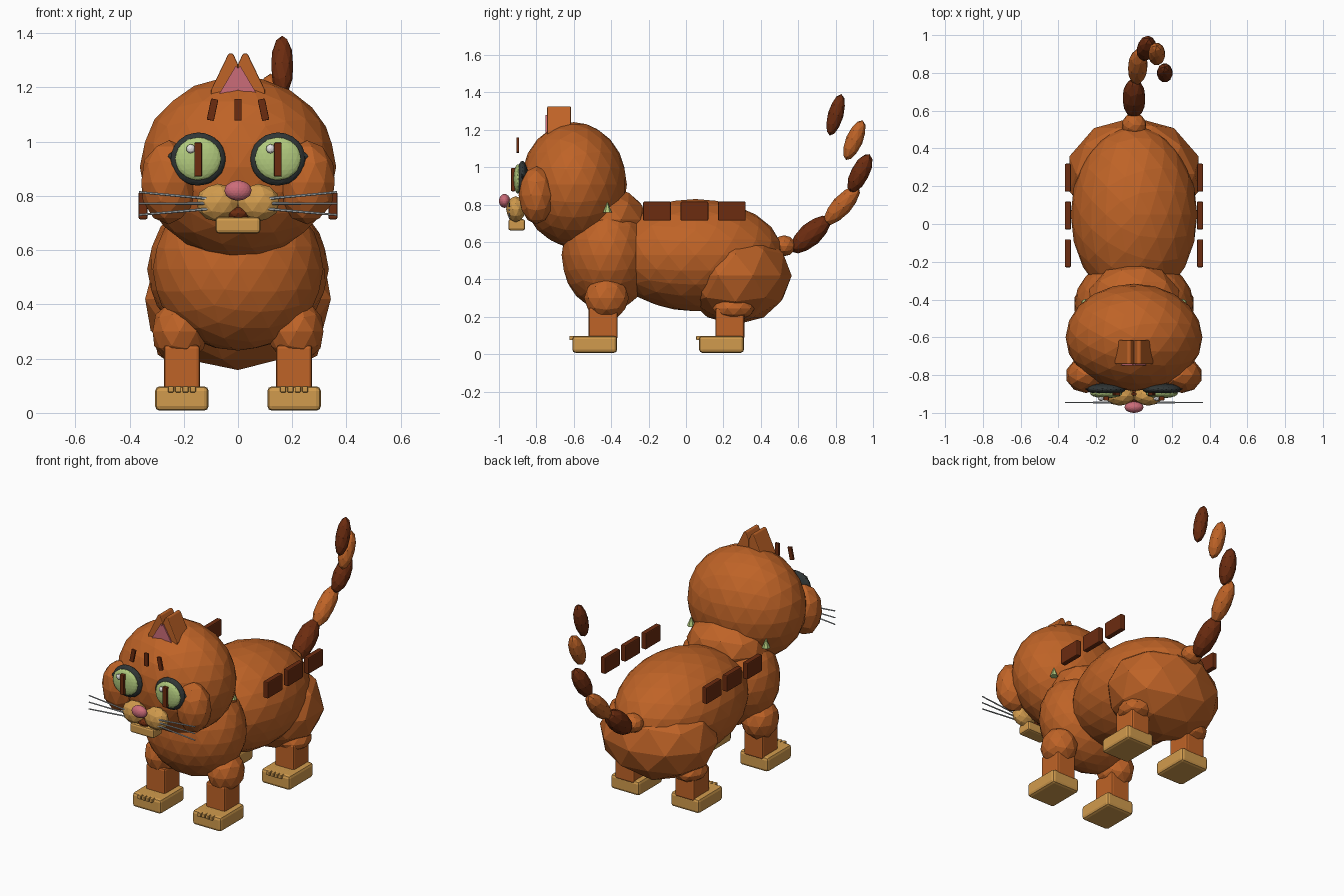
import bpy, bmesh, math
from mathutils import Matrix, Vector

if "Cube" in bpy.data.objects:
    bpy.data.objects.remove(bpy.data.objects["Cube"])


def mat(name, r, g, b):
    m = bpy.data.materials.new(name)
    m.diffuse_color = (r, g, b, 1)
    m.use_nodes = True
    m.node_tree.nodes["Principled BSDF"].inputs["Base Color"].default_value = m.diffuse_color
    return m


ORANGE = mat("orange_fur", 0.52, 0.125, 0.02)
BROWN = mat("dark_brown_stripe", 0.15, 0.025, 0.005)
TAN = mat("tan_fur", 0.64, 0.33, 0.075)
PINK = mat("pink_skin", 0.60, 0.15, 0.19)
GREEN = mat("eye_green", 0.45, 0.60, 0.21)
RIM = mat("charcoal_rim", 0.03, 0.037, 0.037)
WHITE = mat("eye_shine", 0.8, 0.8, 0.78)
GREY = mat("whisker_grey", 0.50, 0.54, 0.56)


def finish(name, bm, material, matrix=Matrix(), bevel=0):
    me = bpy.data.meshes.new(name)
    bm.to_mesh(me)
    bm.free()
    me.transform(matrix)
    me.materials.append(material)
    ob = bpy.data.objects.new(name, me)
    bpy.context.collection.objects.link(ob)
    if bevel:
        mod = ob.modifiers.new("Bevel", "BEVEL")
        mod.width = bevel
        mod.segments = 2
    return ob


def blob(name, loc, radii, material, sub=2, rot=Matrix()):
    bm = bmesh.new()
    bmesh.ops.create_icosphere(bm, subdivisions=sub, radius=1)
    m = Matrix.Translation(loc) @ rot @ Matrix.Diagonal((*radii, 1))
    return finish(name, bm, material, m)


def box(name, loc, size, material, bevel=0.0, rot=Matrix()):
    bm = bmesh.new()
    bmesh.ops.create_cube(bm, size=1)
    m = Matrix.Translation(loc) @ rot @ Matrix.Diagonal((*size, 1))
    return finish(name, bm, material, m, bevel)


def rod(name, a, b, r1, r2, material, sides=6):
    a, b = Vector(a), Vector(b)
    d = b - a
    bm = bmesh.new()
    bmesh.ops.create_cone(bm, cap_ends=True, segments=sides,
                          radius1=r1, radius2=r2, depth=d.length)
    m = Matrix.Translation((a + b) / 2) @ d.to_track_quat('Z', 'Y').to_matrix().to_4x4()
    return finish(name, bm, material, m)


def prism(name, outline, y0, y1, material, bevel=0):
    # Outline in x and z, extruded along y
    bm = bmesh.new()
    face = bm.faces.new([bm.verts.new((x, y0, z)) for x, z in outline])
    ext = bmesh.ops.extrude_face_region(bm, geom=[face])
    for v in ext["geom"]:
        if isinstance(v, bmesh.types.BMVert):
            v.co.y = y1
    bmesh.ops.recalc_face_normals(bm, faces=bm.faces)
    return finish(name, bm, material, bevel=bevel)


# Torso and head
blob("body", (0, 0.05, 0.53), (0.335, 0.47, 0.30), ORANGE, 3)
blob("rump", (0, 0.265, 0.42), (0.36, 0.30, 0.262), ORANGE, 2)
blob("chest", (0, -0.42, 0.53), (0.315, 0.245, 0.30), ORANGE, 3)
blob("neck", (0, -0.41, 0.72), (0.25, 0.205, 0.17), ORANGE, 2)
blob("head", (0, -0.60, 0.907), (0.362, 0.284, 0.334), ORANGE, 3)

# Muzzle, nose, mouth and chin
blob("nose", (0, -0.97, 0.82), (0.05, 0.03, 0.037), PINK, 3)
blob("mouth", (0, -0.915, 0.735), (0.045, 0.035, 0.025), BROWN)
box("chin", (0, -0.905, 0.692), (0.165, 0.09, 0.06), TAN, 0.012)

for s, side in ((-1, "left"), (1, "right")):
    blob(f"cheek_{side}", (s * 0.255, -0.80, 0.85), (0.107, 0.095, 0.155), ORANGE)
    blob(f"muzzle_{side}", (s * 0.075, -0.91, 0.775), (0.08, 0.052, 0.07), TAN)

    # Ears with pink inner plates
    prism(f"ear_{side}", [(s * x, z) for x, z in
          ((0.10, 1.15), (0.10, 1.19), (0.035, 1.325), (0.018, 1.325), (0, 1.285), (0, 1.15))],
          -0.742, -0.615, ORANGE, 0.005)
    prism(f"inner_ear_{side}", [(s * x, z) for x, z in
          ((0.07, 1.175), (0.008, 1.28), (0, 1.27), (0, 1.19))], -0.75, -0.741, PINK)

    # Eyes
    ex = s * 0.147
    blob(f"eye_rim_{side}", (ex, -0.875, 0.936), (0.102, 0.032, 0.098), RIM, 3)
    rod(f"eye_corner_{side}", (s * 0.20, -0.875, 0.945), (s * 0.257, -0.872, 0.948),
        0.055, 0.004, RIM, 8).data.transform(
        Matrix.Translation((0, -0.875, 0)) @ Matrix.Diagonal((1, 0.35, 1, 1))
        @ Matrix.Translation((0, 0.875, 0)))
    blob(f"eye_{side}", (ex, -0.898, 0.937), (0.085, 0.024, 0.079), GREEN, 3)
    box(f"pupil_{side}", (ex, -0.924, 0.934), (0.028, 0.022, 0.125), BROWN, 0.004)
    blob(f"eye_shine_{side}", (ex - 0.027, -0.925, 0.974), (0.017, 0.012, 0.017), WHITE)

    # Small spikes below the back of the head
    rod(f"neck_spike_{side}", (s * 0.258, -0.42, 0.757), (s * 0.258, -0.42, 0.812),
        0.024, 0.002, GREEN, 6)

    # Whiskers
    for i, (z0, z1) in enumerate(((0.79, 0.814), (0.772, 0.772), (0.752, 0.73))):
        rod(f"whisker_{side}_{i}", (s * 0.11, -0.945, z0), (s * 0.365, -0.945, z1),
            0.005, 0.004, GREY)

    # Flank stripes
    for i, y in enumerate((-0.155, 0.045, 0.245)):
        box(f"flank_stripe_{side}_{i}", (s * 0.35, y, 0.765), (0.033, 0.148, 0.102),
            BROWN, 0.006)

    # Legs, paws and toes
    lx = s * 0.207
    blob(f"shoulder_{side}", (lx + s * 0.008, -0.425, 0.30), (0.105, 0.12, 0.118), ORANGE)
    blob(f"thigh_{side}", (lx, 0.255, 0.245), (0.10, 0.112, 0.065), ORANGE)
    for end, y in (("front", -0.443), ("hind", 0.235)):
        box(f"{end}_leg_{side}", (lx, y, 0.165), (0.133, 0.154, 0.17), ORANGE, 0.012)
        box(f"{end}_paw_{side}", (lx, y - 0.045, 0.053), (0.197, 0.24, 0.09), TAN, 0.017)
        for i in range(4):
            box(f"{end}_toe_{side}_{i}", (lx + (i - 1.5) * 0.027, y - 0.138, 0.087),
                (0.022, 0.085, 0.024), TAN, 0.005)

# Forehead stripes
for i in (-1, 0, 1):
    box(f"forehead_stripe_{i + 1}", (i * 0.094, -0.90, 1.118), (0.027, 0.014, 0.08),
        BROWN, 0.003, Matrix.Rotation(math.radians(-12 * i), 4, 'Y'))

# Tail: base and striped segments (centre, direction, half length, radius)
blob("tail_base", (0, 0.525, 0.58), (0.066, 0.062, 0.056), ORANGE)
segments = [
    ((0, 0.665, 0.64), (0, 1, 0.9), 0.137, 0.062),
    ((0.02, 0.833, 0.795), (0.08, 0.9, 1), 0.135, 0.053),
    ((0.065, 0.93, 0.968), (0.15, 0.5, 1), 0.115, 0.050),
    ((0.12, 0.90, 1.145), (0, 0.42, 1), 0.115, 0.046),
    ((0.163, 0.80, 1.28), (0, 0.28, 1), 0.115, 0.042),
]
for i, (c, d, half, r) in enumerate(segments):
    blob(f"tail_segment_{i}", c, (r, r, half), ORANGE if i % 2 else BROWN, 2,
         Vector(d).to_track_quat('Z', 'Y').to_matrix().to_4x4())
